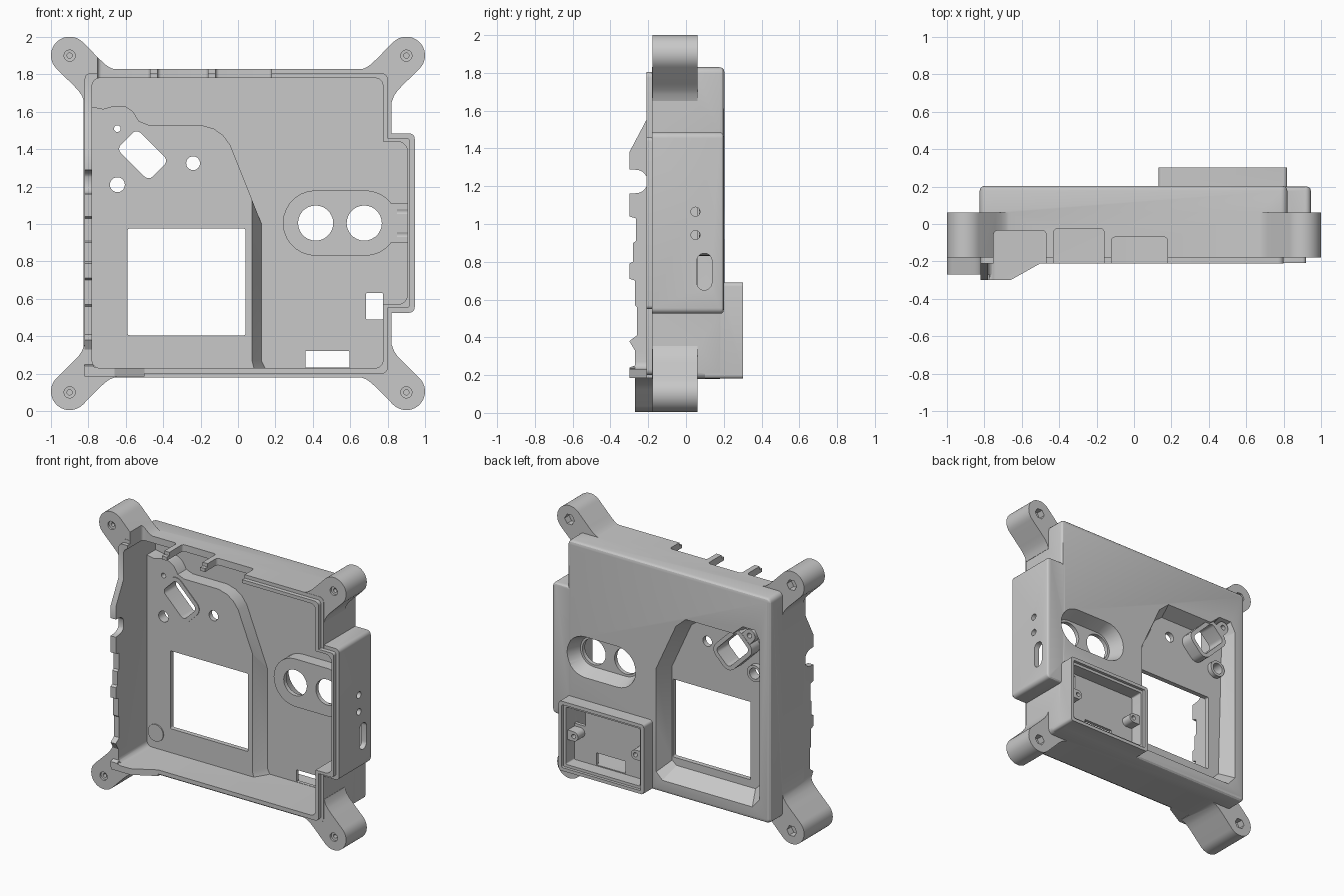
import bpy, bmesh
from math import sin, cos, pi, atan2

if "Cube" in bpy.data.objects:
    bpy.data.objects.remove(bpy.data.objects["Cube"])

grey = bpy.data.materials.new("plain grey plastic")
grey.use_nodes = True
grey.diffuse_color = (0.58, 0.58, 0.58, 1)
grey.node_tree.nodes["Principled BSDF"].inputs["Base Color"].default_value = grey.diffuse_color


# Outline helpers, all returning closed 2D loops
def arc(cx, cz, r, a0, a1, n=8):
    return [(cx + r * cos(a0 + (a1 - a0) * i / n), cz + r * sin(a0 + (a1 - a0) * i / n)) for i in range(n + 1)]


def circle(cx, cz, r, n=28):
    return arc(cx, cz, r, 0, 2 * pi, n)[:-1]


def rrect(x0, x1, z0, z1, r=0.02):
    q = pi / 2
    return (arc(x1 - r, z1 - r, r, 0, q, 5) + arc(x0 + r, z1 - r, r, q, 2 * q, 5)
            + arc(x0 + r, z0 + r, r, 2 * q, 3 * q, 5) + arc(x1 - r, z0 + r, r, 3 * q, 4 * q, 5))


def capsule(ax, az, bx, bz, r):
    t = atan2(bz - az, bx - ax)
    return arc(bx, bz, r, t - pi / 2, t + pi / 2, 14) + arc(ax, az, r, t + pi / 2, t + 1.5 * pi, 14)


def diagonal_slot(half_length, half_width, r):
    c = cos(pi / 4)
    pts = rrect(-half_length, half_length, -half_width, half_width, r)
    return [(-0.51 + c * (a + b), 1.37 + c * (b - a)) for a, b in pts]


def solid(name, sections, axis="y"):
    """Loft matching 2D outlines placed at positions along an axis."""
    place = {"x": lambda a, b, d: (d, a, b), "y": lambda a, b, d: (a, d, b), "z": lambda a, b, d: (a, b, d)}[axis]
    bm = bmesh.new()
    rings = [[bm.verts.new(place(a, b, d)) for a, b in pts] for pts, d in sections]
    for low, high in zip(rings, rings[1:]):
        for i in range(len(low)):
            j = (i + 1) % len(low)
            bm.faces.new((low[i], low[j], high[j], high[i]))
    bm.faces.new(rings[0])
    bm.faces.new(rings[-1])
    bmesh.ops.recalc_face_normals(bm, faces=bm.faces)
    mesh = bpy.data.meshes.new(name)
    bm.to_mesh(mesh)
    bm.free()
    mesh.materials.append(grey)
    ob = bpy.data.objects.new(name, mesh)
    bpy.context.collection.objects.link(ob)
    return ob


def rounded_box(name, x0, x1, z0, z1, r, y0, y1, soft):
    """Box with rounded corners and a softened back rim."""
    sections = [(rrect(x0, x1, z0, z1, r), y0)]
    for i in range(4):
        t = i * pi / 6
        d = soft * (1 - cos(t))
        sections.append((rrect(x0 + d, x1 - d, z0 + d, z1 - d, r - d), y1 - soft + soft * sin(t)))
    return solid(name, sections)


def combine(op, tool):
    mod = shell.modifiers.new("part", "BOOLEAN")
    mod.operation, mod.object, mod.solver = op, tool, "EXACT"
    bpy.context.view_layer.objects.active = shell
    bpy.ops.object.modifier_apply(modifier=mod.name)
    bpy.data.objects.remove(tool)


def add(pts, d0, d1, axis="y"):
    combine("UNION", solid("added part", [(pts, d0), (pts, d1)], axis))


def cut(pts, d0, d1, axis="y"):
    combine("DIFFERENCE", solid("cutter", [(pts, d0), (pts, d1)], axis))


# Main tray with its front lip
shell = rounded_box("enclosure_shell", -0.825, 0.82, 0.18, 1.83, 0.035, -0.18, 0.203, 0.025)
add(rrect(-0.82, 0.8, 0.2, 1.805, 0.03), -0.21, -0.15)

# Side compartment with its lip
combine("UNION", rounded_box("side compartment", 0.7, 0.945, 0.525, 1.485, 0.03, -0.179, 0.2, 0.02))
add(rrect(0.7, 0.92, 0.55, 1.46, 0.02), -0.209, -0.15)

# Four mounting ears flared into the corners; one stands further forward
half = arc(0.9, 0.9, 0.1, pi / 4, 3 * pi / 4, 10) + [(0.74, 0.88), (0.71, 0.852), (0.685, 0.835), (0.65, 0.822)]
ear = half + [(0.65, 0.7), (0.7, 0.65)] + [(b, a) for a, b in reversed(half)][:-1]
for sx in (-1, 1):
    for sz in (-1, 1):
        front = -0.27 if sx < 0 and sz < 0 else -0.178
        add([(sx * a, 1.003 + sz * b * 0.998) for a, b in ear], front, 0.062)
        combine("DIFFERENCE", solid("cutter", [(circle(sx * 0.9, 1 + sz * 0.9, r), front + d)
                                               for r, d in ((0.03, -0.1), (0.03, 0.015), (0.014, 0.016), (0.014, 0.1))]))
        cut(circle(sx * 0.9, 1 + sz * 0.9, 0.04, 6), 0.01, 0.2)

# Toothed extension of one side wall, and the sloped one below
teeth = [(-0.15, 1.56), (-0.21, 1.55), (-0.3, 1.38), (-0.3, 1.29)]
teeth += arc(-0.265, 1.225, 0.062, pi / 2, -pi / 2, 10)
teeth += [(-0.3, 1.16), (-0.3, 1.04), (-0.265, 1.03), (-0.265, 0.91), (-0.28, 0.9), (-0.28, 0.8), (-0.3, 0.79),
          (-0.3, 0.71), (-0.27, 0.7), (-0.27, 0.57), (-0.26, 0.56), (-0.26, 0.41), (-0.3, 0.38), (-0.27, 0.33),
          (-0.27, 0.25), (-0.3, 0.24), (-0.3, 0.2), (-0.15, 0.2)]
add(teeth, -0.822, -0.77, axis="x")
add([(-0.82, -0.15), (-0.82, -0.3), (-0.66, -0.3), (-0.5, -0.21), (-0.5, -0.15)], 0.185, 0.235, axis="z")

# Battery housing standing on the back
add(rrect(0.13, 0.819, 0.181, 0.69, 0.02), 0.1, 0.303)

# Hollow interior and cable notches in the top wall
cut(rrect(-0.78, 0.775, 0.23, 1.78, 0.04), -0.5, 0.16)
cut(rrect(0.6, 0.905, 0.57, 1.44, 0.05), -0.5, 0.159)
for x0, x1, depth in ((-0.75, -0.47, -0.035), (-0.43, -0.16, -0.025), (-0.12, 0.18, -0.07)):
    cut(rrect(x0, x1, -0.5, depth, 0.02), 1.74, 2.1, axis="z")

# Raised plateaus on the inner floor
crest = [(-0.8, 1.63), (-0.72, 1.615), (-0.66, 1.632), (-0.6, 1.628), (-0.56, 1.6), (-0.53, 1.55), (-0.48, 1.53),
         (-0.2, 1.53), (-0.13, 1.51), (-0.08, 1.475), (-0.04, 1.42)]
top = crest + [(0.075, 1.13), (0.075, 0.27), (0.09, 0.21), (-0.8, 0.21)]
base = crest + [(0.13, 0.99), (0.13, 0.27), (0.16, 0.21), (-0.8, 0.21)]
combine("UNION", solid("plateau", [(top, 0.06), (base, 0.17)]))
add(capsule(0.415, 1.005, 0.68, 1.005, 0.175), 0.07, 0.17)
add([(0.7, 0.85), (0.77, 0.87), (0.81, 0.9), (0.92, 0.9), (0.92, 1.11), (0.81, 1.11), (0.77, 1.14), (0.7, 1.16)],
    0.071, 0.17)

# Sloped pockets sunk in the back
pocket_rim = [(-0.74, 0.34), (-0.68, 0.27), (0.05, 0.27), (0.1, 0.32), (0.1, 1.08), (-0.06, 1.43), (-0.14, 1.5),
              (-0.52, 1.5), (-0.6, 1.57), (-0.7, 1.57), (-0.74, 1.5)]
pocket_floor = [(-0.68, 0.4), (-0.63, 0.35), (0.01, 0.35), (0.045, 0.38), (0.045, 1.07), (-0.11, 1.41),
                (-0.17, 1.455), (-0.52, 1.455), (-0.6, 1.54), (-0.68, 1.54), (-0.71, 1.48)]
combine("DIFFERENCE", solid("cutter", [(pocket_floor, 0.095), (pocket_rim, 0.205), (pocket_rim, 0.3)]))
eyes = [capsule(0.415, 1.005, 0.675, 1.005, r) for r in (0.11, 0.15)]
combine("DIFFERENCE", solid("cutter", [(eyes[0], 0.1), (eyes[1], 0.205), (eyes[1], 0.3)]))

# Bosses around the slot and screw holes
add(diagonal_slot(0.15, 0.105, 0.06), 0.054, 0.19)
add(capsule(-0.645, 1.51, -0.6, 1.46, 0.045), 0.08, 0.188)
add(circle(-0.645, 1.21, 0.06), 0.08, 0.13)
add(circle(-0.705, 0.345, 0.062), 0.052, 0.08)

# Openings through the floor
cut(rrect(-0.59, 0.04, 0.405, 0.975, 0.01), -0.1, 0.4)
cut(diagonal_slot(0.12, 0.075, 0.03), -0.1, 0.4)
for x, z, r in ((-0.645, 1.51, 0.018), (-0.645, 1.21, 0.04), (-0.24, 1.325, 0.037),
                (0.415, 1.005, 0.094), (0.675, 1.005, 0.094)):
    cut(circle(x, z, r), -0.1, 0.4)

# Battery housing interior with stepped rim, posts and cable openings
cut(rrect(0.175, 0.775, 0.225, 0.645, 0.01), 0.185, 0.4)
cut(rrect(0.155, 0.795, 0.205, 0.665, 0.01), 0.282, 0.4)
for x, wall in ((0.225, 0.185), (0.725, 0.765)):
    add(capsule(x, 0.435, wall, 0.435, 0.035), 0.18, 0.265)
    cut(circle(x, 0.435, 0.016), 0.2, 0.4)
cut(rrect(0.36, 0.595, 0.232, 0.32, 0.003), 0.1, 0.4)
cut(rrect(0.685, 0.774, 0.49, 0.63, 0.003), 0.1, 0.25)

# Indicator holes and switch slot in the side compartment
for z in (1.065, 0.942):
    cut(circle(0.05, z, 0.024), 0.85, 1.0, axis="x")
cut(capsule(0.097, 0.69, 0.097, 0.805, 0.04), 0.85, 1.0, axis="x")

# Smooth shading with sharp edges kept
bpy.ops.object.select_all(action="DESELECT")
shell.select_set(True)
bpy.context.view_layer.objects.active = shell
bpy.ops.object.shade_smooth_by_angle(angle=0.5)
